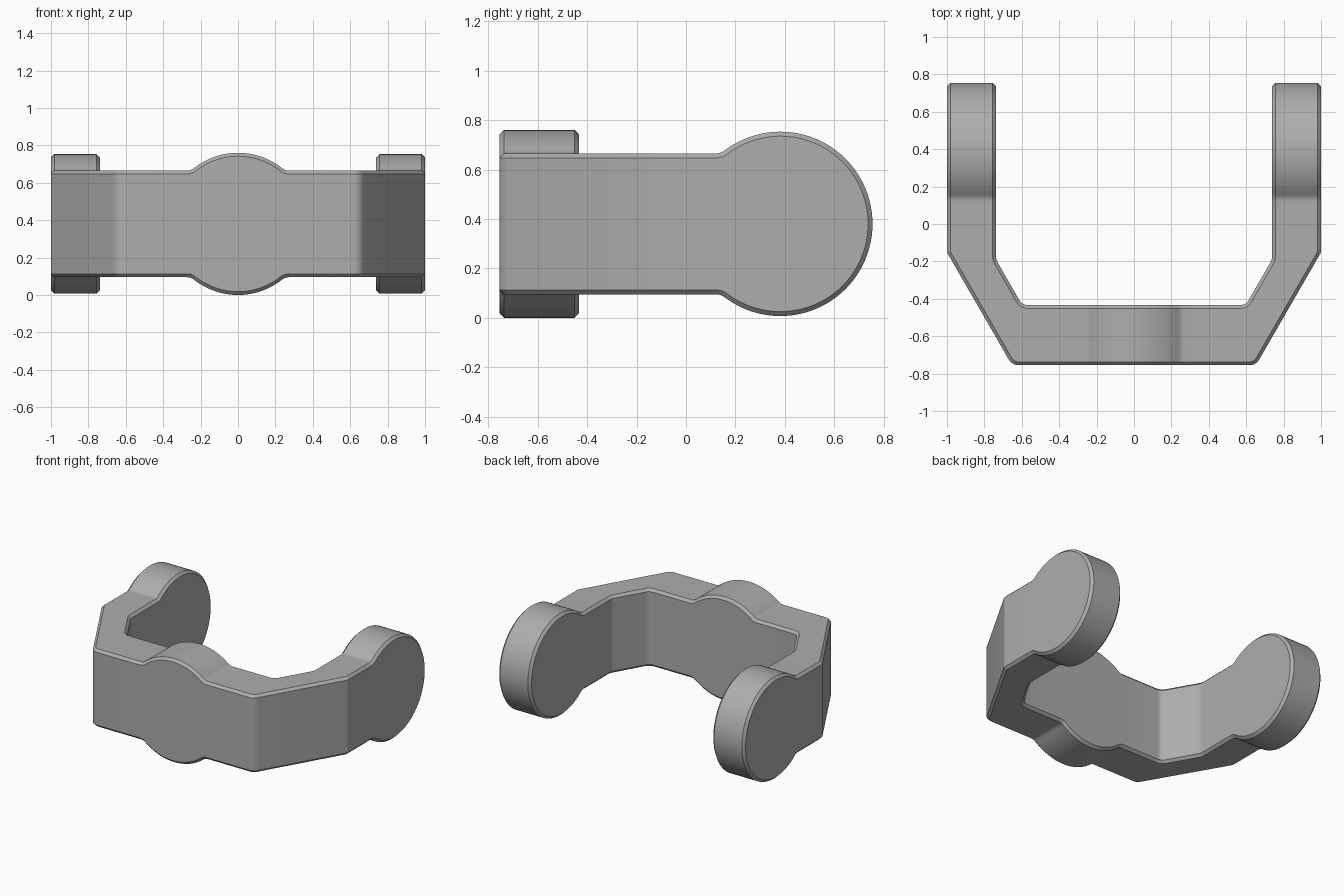
import bpy, bmesh
from math import sin, cos, radians, atan2, sqrt, pi

cube = bpy.data.objects.get("Cube")
if cube:
    bpy.data.objects.remove(cube)

HALF = 0.285                        # half height of the band
C = 0.018                           # chamfer
MID = 0.38                          # height of the centre line
FRONT, FRONT_IN = -0.755, -0.433    # front wall, outer and inner
SIDE, SIDE_IN = 1.0, 0.738          # arms, outer and inner
ARM_Y = 0.382                       # centre of the round arm ends


def bump(big, fillet=0.06, steps=16):
    """Round crown flowing into the flat band edge: (s, z, normal s, normal z)."""
    fz = HALF + fillet
    fs = sqrt((big + fillet) ** 2 - fz ** 2)
    a0 = atan2(fz, fs)
    out = []
    for i in range(steps + 1):
        a = pi / 2 + (a0 - pi / 2) * i / steps
        out.append((big * cos(a), big * sin(a), cos(a), sin(a)))
    out[0] = (0, big, 0, 1)
    for i in range(1, 7):
        a = a0 + (pi / 2 - a0) * i / 6
        out.append((fs - fillet * cos(a), fz - fillet * sin(a), cos(a), sin(a)))
    return out


def column(o, oc, ic, i, q, z, qz):
    """One cross-section, from the outer mid line over the rim to the inner one."""
    return [(*o, 0), (*o, qz), (*oc, z), (*ic, z), (*i, qz), (*i, 0)]


def corner(outer, inner, start, end, r_out, r_in, steps=6):
    """Rounded bend in the band; start and end are wall normal angles."""
    half, bis = radians(end - start) / 2, radians(start + end) / 2
    cols = []
    for k in range(steps + 1):
        a = radians(start + (end - start) * k / steps)

        def track(v, r, off):
            d = r / cos(half)
            return (v[0] - d * cos(bis) + (r + off) * cos(a),
                    v[1] - d * sin(bis) + (r + off) * sin(a))
        cols.append(column(track(outer, r_out, 0), track(outer, r_out, -C),
                           track(inner, r_in, C), track(inner, r_in, 0),
                           a, HALF, HALF - C))
    return cols


cols = []
# Front wall with its central crown
for s, z, ns, nz in bump(0.38):
    q = s - C * ns
    cols.append(column((q, FRONT), (s, FRONT + C), (s, FRONT_IN - C),
                       (q, FRONT_IN), q, z, z - C * nz))

# Two bends towards the arm
cols += corner((0.652, FRONT), (0.598, FRONT_IN), -90, -30, 0.06, 0.05)
cols += corner((SIDE, -0.152), (SIDE_IN, -0.19), -30, 0, 0.04, 0.06)

# Arm with its round end
R = 0.373
arm = [(-s, z, -ns, nz) for s, z, ns, nz in reversed(bump(R))]
for k in range(1, 25):
    a = pi / 2 * (1 - k / 24)
    arm.append((R * cos(a), R * sin(a), cos(a), sin(a)))
for s, z, ns, nz in arm:
    y, q = ARM_Y + s, ARM_Y + s - C * ns
    cols.append(column((SIDE, q), (SIDE - C, y), (SIDE_IN + C, y),
                       (SIDE_IN, q), q, z, z - C * nz))

# Skin the quarter
bm = bmesh.new()
grid = [[bm.verts.new(p) for p in col] for col in cols]
for a, b in zip(grid, grid[1:]):
    for j in range(5):
        bm.faces.new((a[j], b[j], b[j + 1], a[j + 1]))
bmesh.ops.remove_doubles(bm, verts=bm.verts[:], dist=0.0001)
mesh = bpy.data.meshes.new("bracket")
bm.to_mesh(mesh)
bm.free()
bracket = bpy.data.objects.new("bracket", mesh)
bpy.context.scene.collection.objects.link(bracket)
bracket.location.z = MID

# Plain grey
grey = bpy.data.materials.new("plain grey")
grey.use_nodes = True
colour = (0.42, 0.42, 0.425, 1)
grey.diffuse_color = colour
for node in grey.node_tree.nodes:
    if node.type == "BSDF_PRINCIPLED":
        node.inputs["Base Color"].default_value = colour
mesh.materials.append(grey)

# Mirror left to right and top to bottom
bpy.ops.object.select_all(action="DESELECT")
bpy.context.view_layer.objects.active = bracket
bracket.select_set(True)
mirror = bracket.modifiers.new("mirror", "MIRROR")
mirror.use_axis = (True, False, True)
mirror.merge_threshold = 0.0005
bpy.ops.object.modifier_apply(modifier="mirror")
bpy.ops.object.shade_smooth_by_angle(angle=radians(25))
